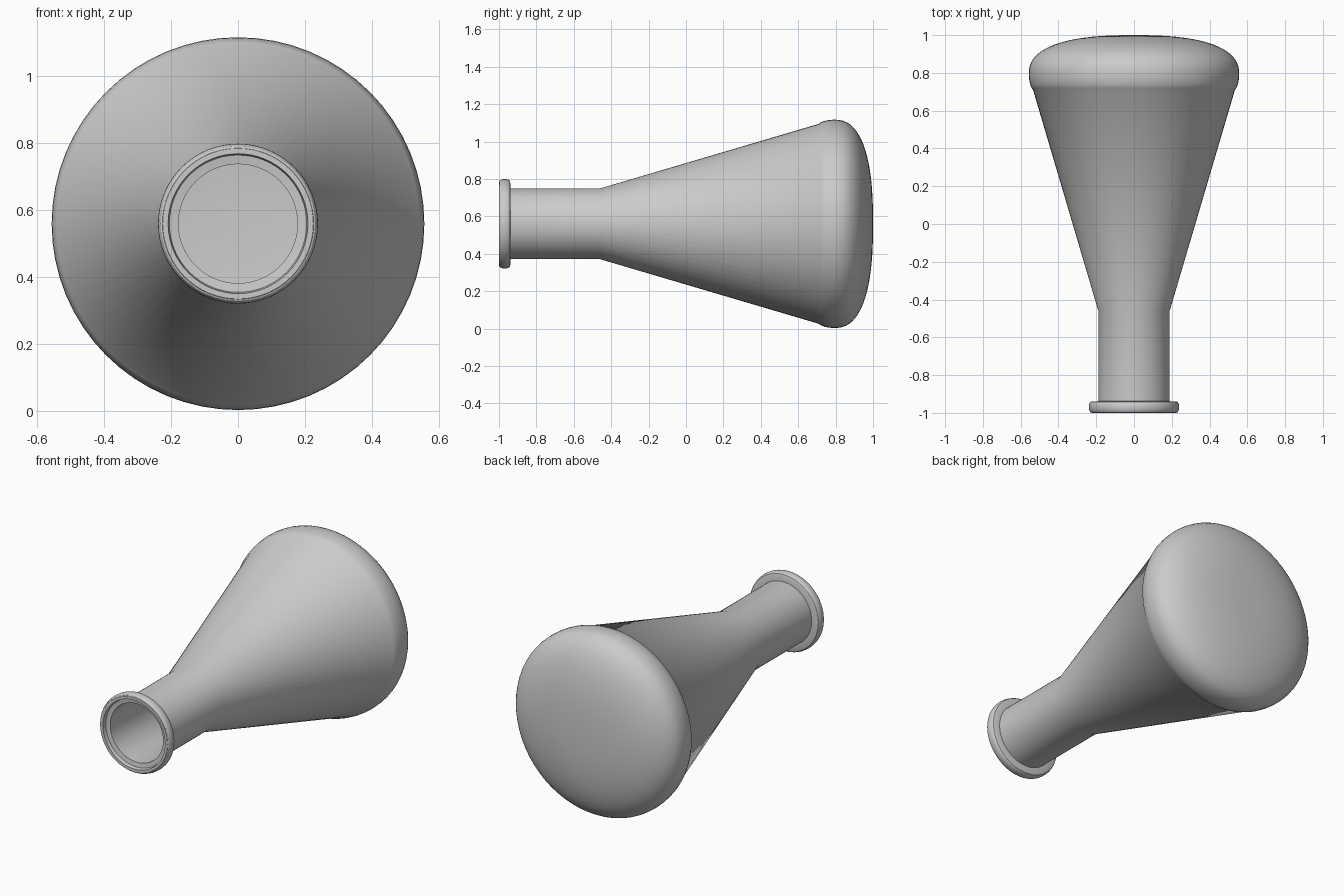
import bpy, bmesh, math
from mathutils import Vector, Matrix

if "Cube" in bpy.data.objects:
    bpy.data.objects.remove(bpy.data.objects["Cube"])

SEGMENTS = 64
AXIS_Z = 0.56      # height of the flask's axis
WALL = 0.011       # glass thickness


def lathe(name, profile, closed=False):
    """Spin (y, radius) points around the horizontal axis into a smooth object."""
    bm = bmesh.new()
    verts = [bm.verts.new((r, y, 0)) for y, r in profile]
    edges = [bm.edges.new(pair) for pair in zip(verts, verts[1:])]
    if closed:
        edges.append(bm.edges.new((verts[-1], verts[0])))
    bmesh.ops.spin(bm, geom=verts + edges, cent=(0, 0, 0), axis=(0, 1, 0),
                   angle=math.tau, steps=SEGMENTS, use_duplicate=False)
    bmesh.ops.remove_doubles(bm, verts=bm.verts, dist=1e-5)
    bmesh.ops.recalc_face_normals(bm, faces=bm.faces)
    bmesh.ops.translate(bm, verts=bm.verts, vec=(0, 0, AXIS_Z))
    mesh = bpy.data.meshes.new(name)
    bm.to_mesh(mesh)
    bm.free()
    obj = bpy.data.objects.new(name, mesh)
    bpy.context.collection.objects.link(obj)
    bpy.ops.object.select_all(action='DESELECT')
    obj.select_set(True)
    bpy.context.view_layer.objects.active = obj
    bpy.ops.object.shade_smooth_by_angle(angle=math.radians(30))
    return obj


def base_curve(inset):
    """Rounded, slightly domed base, from the widest ring to the axis."""
    steps = 20
    points = []
    for i in range(steps + 1):
        t = math.pi / 2 * i / steps
        r = (0.557 - inset) * max(math.cos(t), 0) ** 0.8 if i < steps else 0
        points.append((0.79 + (0.21 - inset) * math.sin(t) ** 0.8, r))
    return points


def wall(inset):
    """Neck, cone and rounded base as one wall profile."""
    return [(-0.96, 0.189 - inset), (-0.46, 0.189 - inset),
            (0.712, 0.535 - inset), (0.718, 0.541 - inset),
            (0.74, 0.550 - inset), (0.765, 0.555 - inset)] + base_curve(inset)


# Hollow flask body: outer wall to the base centre, then back along the inside
lathe("flask_body", wall(WALL)[::-1] + wall(0), closed=False)

# Rolled rim with a recessed lip around the mouth
rim = [(-0.974, 0.178), (-0.978, 0.205), (-1.0, 0.209), (-1.0, 0.225)]
for i in range(9):
    a = math.pi * (i / 8)
    rim.append((-0.969 - 0.029 * math.cos(a), 0.226 + 0.013 * math.sin(a)))
rim += [(-0.938, 0.186), (-0.938, 0.178)]
lathe("mouth_rim", rim, closed=True)
